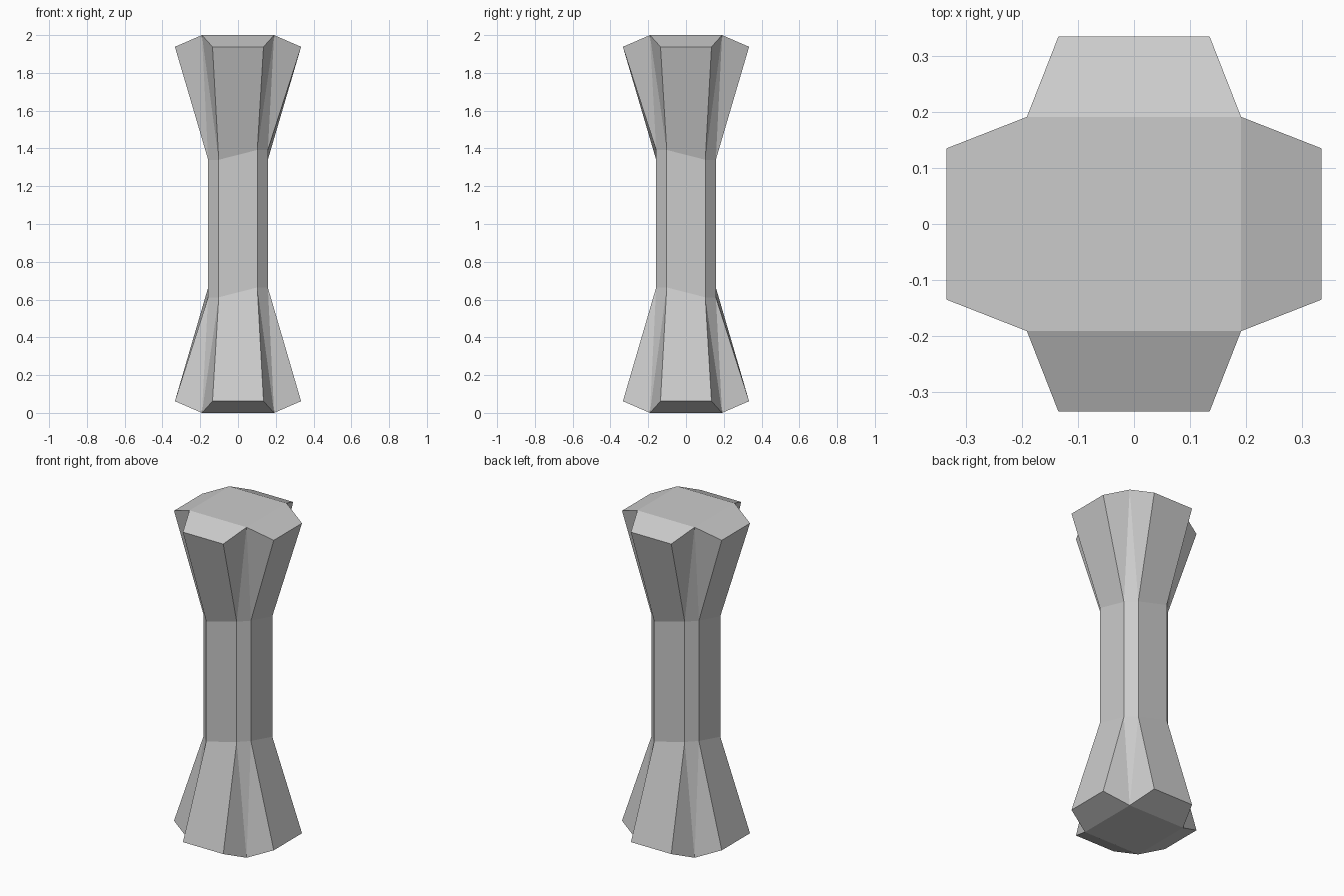
import bpy, bmesh
from mathutils import Matrix, Vector

if "Cube" in bpy.data.objects:
    bpy.data.objects.remove(bpy.data.objects["Cube"])

bm = bmesh.new()
CAP, TIP_W, TIP_OUT, TIP_Z = 0.191, 0.135, 0.334, 0.938
WAIST_W, WAIST_OUT, WAIST_Z, SKEW = 0.102, 0.158, 0.364, 0.026


def vert(quarter, x, y, z):
    """Add a vertex turned by quarter turns about the vertical axis."""
    p = Matrix.Rotation(quarter * 1.5707963268, 3, 'Z') @ Vector((x, y, z))
    return bm.verts.new(p)


# Both flared ends: cap corners, lobe tips and the skewed waist ring
ends = []
for sign in (1, -1):
    caps, tips, waist = [], [], []
    for k in range(4):
        here = SKEW if k % 2 else -SKEW
        after = -here
        caps.append(vert(k, -CAP, -CAP, 1 + sign))
        tips.append([vert(k, s * TIP_W, -TIP_OUT, 1 + sign * TIP_Z) for s in (-1, 1)])
        waist.append([vert(k, s * WAIST_W, -WAIST_OUT, 1.002 + sign * WAIST_Z + d)
                      for s, d in ((-1, here), (1, after))])
    bm.faces.new(caps)
    for k in range(4):
        n = (k + 1) % 4
        (tl, tr), (wl, wr) = tips[k], waist[k]
        bm.faces.new((caps[k], tl, tr, caps[n]))          # sloped shoulder
        bm.faces.new((tl, wl, wr, tr))                    # lobe front
        bm.faces.new((caps[k], wl, tl))                   # lobe sides
        bm.faces.new((caps[n], tr, wr))
        bm.faces.new((caps[n], wr, waist[n][0]))          # notch between lobes
    ends.append([v for pair in waist for v in pair])

# Eight-sided shaft joining the ends
upper, lower = ends
for i in range(8):
    j = (i + 1) % 8
    bm.faces.new((upper[i], lower[i], lower[j], upper[j]))

bmesh.ops.recalc_face_normals(bm, faces=bm.faces)
mesh = bpy.data.meshes.new("flared_pillar")
bm.to_mesh(mesh)
bm.free()
bpy.context.collection.objects.link(bpy.data.objects.new("flared_pillar", mesh))
